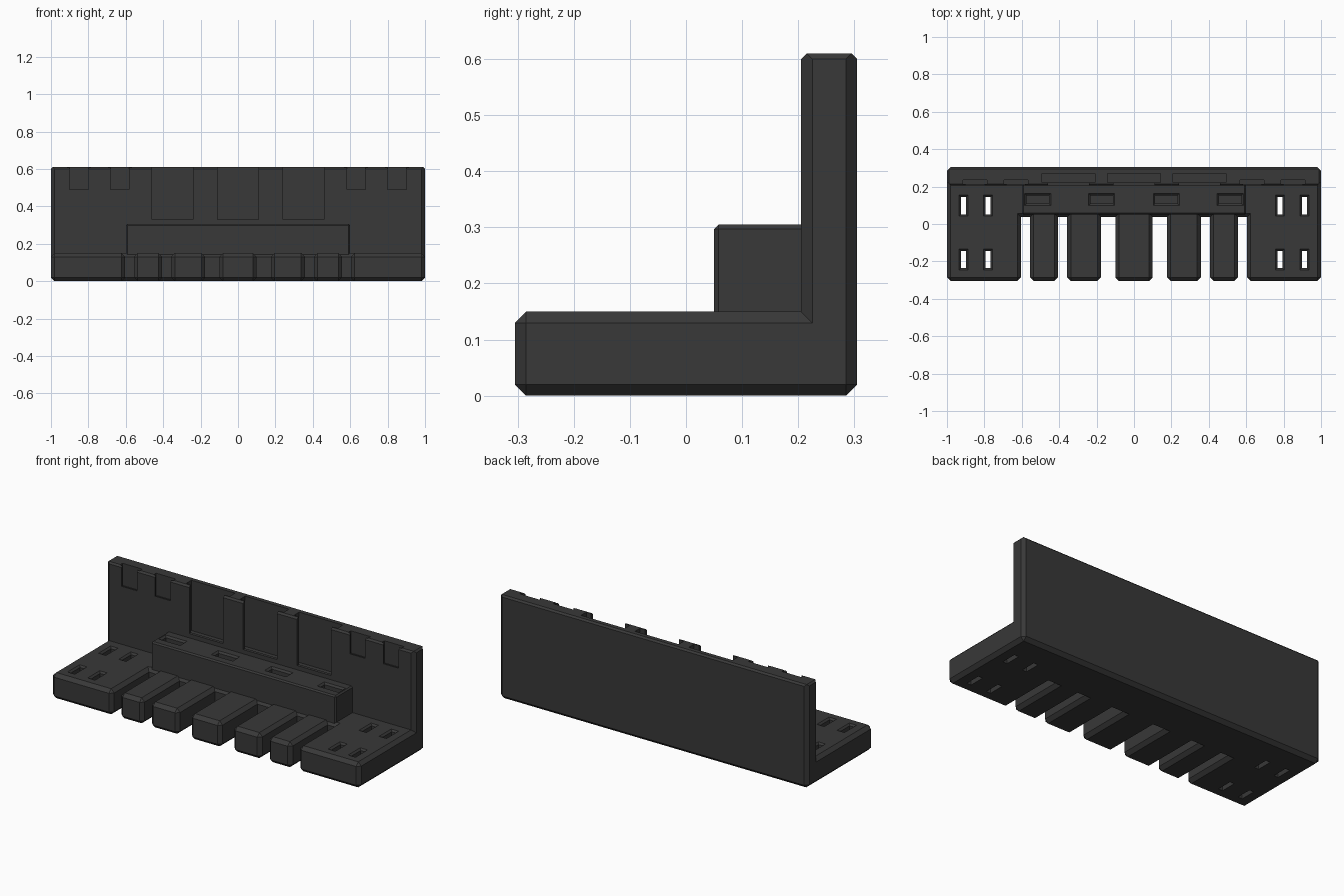
import bpy, bmesh

if "Cube" in bpy.data.objects:
    bpy.data.objects.remove(bpy.data.objects["Cube"])

mat = bpy.data.materials.new("dark_plastic")
mat.diffuse_color = (0.04, 0.04, 0.04, 1)
mat.use_nodes = True
mat.node_tree.nodes["Principled BSDF"].inputs["Base Color"].default_value = mat.diffuse_color


def to_object(bm, name):
    bmesh.ops.recalc_face_normals(bm, faces=bm.faces[:])
    me = bpy.data.meshes.new(name)
    bm.to_mesh(me)
    bm.free()
    ob = bpy.data.objects.new(name, me)
    bpy.context.collection.objects.link(ob)
    me.materials.append(mat)
    return ob


def loft(bm, cx, cy, levels):
    """Stack of centred rectangles (z, half x, half y) joined into a solid."""
    rings = [[bm.verts.new((cx + sx * hx, cy + sy * hy, z))
              for sx, sy in ((-1, -1), (1, -1), (1, 1), (-1, 1))]
             for z, hx, hy in levels]
    for a, b in zip(rings, rings[1:]):
        for i in range(4):
            j = (i + 1) % 4
            bm.faces.new((a[i], a[j], b[j], b[i]))
    bm.faces.new(rings[0][::-1])
    bm.faces.new(rings[-1])


def box(bm, cx, hx, y0, y1, z0, z1):
    loft(bm, cx, (y0 + y1) / 2, [(z0, hx, (y1 - y0) / 2), (z1, hx, (y1 - y0) / 2)])


def cut(ob, cutter):
    m = ob.modifiers.new("cut", 'BOOLEAN')
    m.operation = 'DIFFERENCE'
    m.solver = 'EXACT'
    m.object = cutter
    cutter.hide_render = True
    cutter.hide_set(True)
    cutter.display_type = 'WIRE'


# L-shaped body: slotted plate with an upright back wall
F, B, W, H, T = -0.305, 0.305, 0.205, 0.61, 0.15
half = [(-0.604, -0.556), (-0.406, -0.358), (-0.176, -0.10)]
slots = half + [(-b, -a) for a, b in reversed(half)]
outline = [(-1, F)]
for a, b in slots:
    outline += [(a, F), (a, 0.037), (b, 0.037), (b, F)]
outline.append((1, F))

bm = bmesh.new()
new = bm.verts.new
low = [new((x, y, 0)) for x, y in outline]
top = [new((x, y, T)) for x, y in outline]
lowR, lowL = new((1, B, 0)), new((-1, B, 0))
topR, topL = new((1, B, H)), new((-1, B, H))
footR, footL = new((1, W, T)), new((-1, W, T))
rimR, rimL = new((1, W, H)), new((-1, W, H))
for i in range(len(low) - 1):
    bm.faces.new((low[i], low[i + 1], top[i + 1], top[i]))
bm.faces.new(low + [lowR, lowL])
bm.faces.new(top + [footR, footL])
bm.faces.new((footL, footR, rimR, rimL))
bm.faces.new((rimL, rimR, topR, topL))
bm.faces.new((lowR, lowL, topL, topR))
bm.faces.new((low[-1], lowR, topR, rimR, footR, top[-1]))
bm.faces.new((low[0], lowL, topL, rimL, footL, top[0]))
bmesh.ops.recalc_face_normals(bm, faces=bm.faces[:])
weight = bm.edges.layers.float.new("bevel_weight_edge")
for e in bm.edges:
    if e.calc_face_angle_signed() > 0.1:
        e[weight] = 0.5 if all(v.co.z > 0.6 for v in e.verts) else 1.0
body = to_object(bm, "plate_and_wall")
bev = body.modifiers.new("chamfer", 'BEVEL')
bev.limit_method = 'WEIGHT'
bev.width = 0.02
bev.segments = 1

# Through holes in the plate, and front openings of the wall pockets
op, cav = bmesh.new(), bmesh.new()
for s in (-1, 1):
    for x in (0.78, 0.911):
        for y in (0.098, -0.19):
            loft(op, s * x, y, [(-0.05, 0.014, 0.046), (0.14, 0.014, 0.046),
                                (0.16, 0.034, 0.066)])
for x in (-0.35, 0, 0.35):
    box(op, x, 0.11, 0.15, 0.24, 0.33, 0.7)
    box(cav, x, 0.142, 0.222, 0.27, 0.315, 0.7)
for x in (-0.85, -0.632, 0.632, 0.85):
    box(op, x, 0.05, 0.15, 0.225, 0.49, 0.7)
    box(cav, x, 0.064, 0.213, 0.235, 0.48, 0.7)
cut(body, to_object(op, "opening_cutter"))
cut(body, to_object(cav, "pocket_cutter"))

# Raised step in front of the wall, with four flared pockets
bm = bmesh.new()
box(bm, 0, 0.6, 0.05, 0.22, 0.11, 0.305)
step = to_object(bm, "middle_step")
bev = step.modifiers.new("chamfer", 'BEVEL')
bev.width = 0.008
bev.segments = 1
bm = bmesh.new()
for x in (-0.515, -0.173, 0.173, 0.515):
    loft(bm, x, 0.131, [(0.245, 0.06, 0.022), (0.295, 0.06, 0.022),
                        (0.315, 0.08, 0.042)])
cut(step, to_object(bm, "step_pocket_cutter"))
